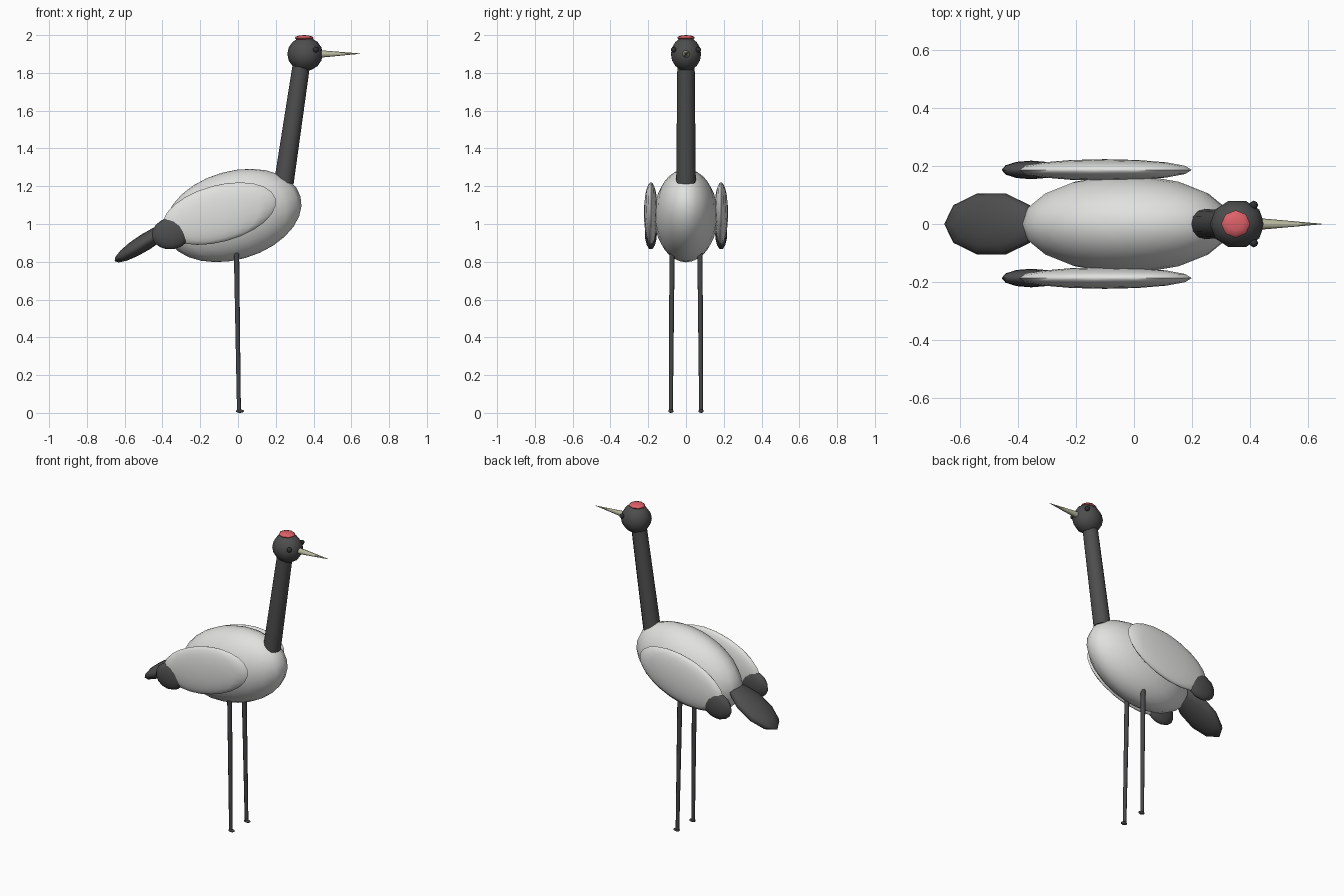
import bpy
import math
from mathutils import Matrix, Vector

cube = bpy.data.objects.get("Cube")
if cube:
    bpy.data.objects.remove(cube, do_unlink=True)


def material(name, r, g, b):
    m = bpy.data.materials.new(name)
    m.use_nodes = True
    m.diffuse_color = (r, g, b, 1)
    m.node_tree.nodes["Principled BSDF"].inputs["Base Color"].default_value = (r, g, b, 1)
    return m


white = material("white_plumage", 0.75, 0.75, 0.74)
dark = material("dark_plumage", 0.075, 0.075, 0.075)
red = material("red_crown", 0.72, 0.12, 0.14)
horn = material("beak_horn", 0.47, 0.47, 0.34)
slate = material("leg_slate", 0.06, 0.063, 0.066)
black = material("eye_black", 0.03, 0.03, 0.03)


def finish(name, mat):
    ob = bpy.context.object
    ob.name = name
    ob.data.materials.append(mat)
    bpy.ops.object.shade_smooth_by_angle(angle=math.radians(60))
    return ob


def ellipsoid(name, mat, centre, radii, pitch=0, segments=16, rings=12):
    """Ellipsoid whose front end is raised by pitch degrees."""
    bpy.ops.mesh.primitive_uv_sphere_add(segments=segments, ring_count=rings, radius=1)
    mesh = bpy.context.object.data
    mesh.transform(Matrix.Rotation(math.pi / 2, 4, "Z"))
    mesh.transform(Matrix.Diagonal((*radii, 1)))
    mesh.transform(Matrix.Rotation(-math.radians(pitch), 4, "Y"))
    bpy.context.object.location = centre
    return finish(name, mat)


def rod(name, mat, start, end, r_start, r_end, sides):
    """Tapered round bar between two points."""
    a, b = Vector(start), Vector(end)
    bpy.ops.mesh.primitive_cone_add(vertices=sides, radius1=r_start, radius2=r_end,
                                    depth=(b - a).length, location=(a + b) / 2)
    bpy.context.object.rotation_euler = (b - a).to_track_quat("Z", "Y").to_euler()
    return finish(name, mat)


# Body and fan tail
ellipsoid("body", white, (-0.025, 0, 1.045), (0.37, 0.168, 0.234), 16, 18, 14)
ellipsoid("tail", dark, (-0.49, 0, 0.905), (0.192, 0.11, 0.045), 32, 10, 8)

# Neck, head and crown
rod("neck", dark, (0.243, 0, 1.22), (0.335, 0, 1.84), 0.052, 0.046, 12)
ellipsoid("head", dark, (0.355, 0, 1.9), (0.094, 0.084, 0.09), 0, 10, 8)
ellipsoid("crown", red, (0.35, 0, 1.985), (0.05, 0.047, 0.015), 0, 8, 6)
rod("beak", horn, (0.42, 0, 1.9), (0.645, 0, 1.902), 0.021, 0.001, 8)

# Paired parts
for side, s in (("left", 1), ("right", -1)):
    ellipsoid(side + "_eye", black, (0.412, s * 0.065, 1.923), (0.015, 0.015, 0.015), 0, 8, 6)
    ellipsoid(side + "_wing", white, (-0.1, s * 0.186, 1.055), (0.309, 0.037, 0.15), 15)
    ellipsoid(side + "_wing_tip", dark, (-0.353, s * 0.186, 0.95), (0.104, 0.032, 0.084), 10, 12, 8)
    rod(side + "_leg", slate, (0.005, s * 0.08, 0.008), (-0.008, s * 0.074, 0.85), 0.011, 0.015, 8)
    ellipsoid(side + "_foot", slate, (0.01, s * 0.08, 0.009), (0.022, 0.014, 0.009), 0, 8, 6)
